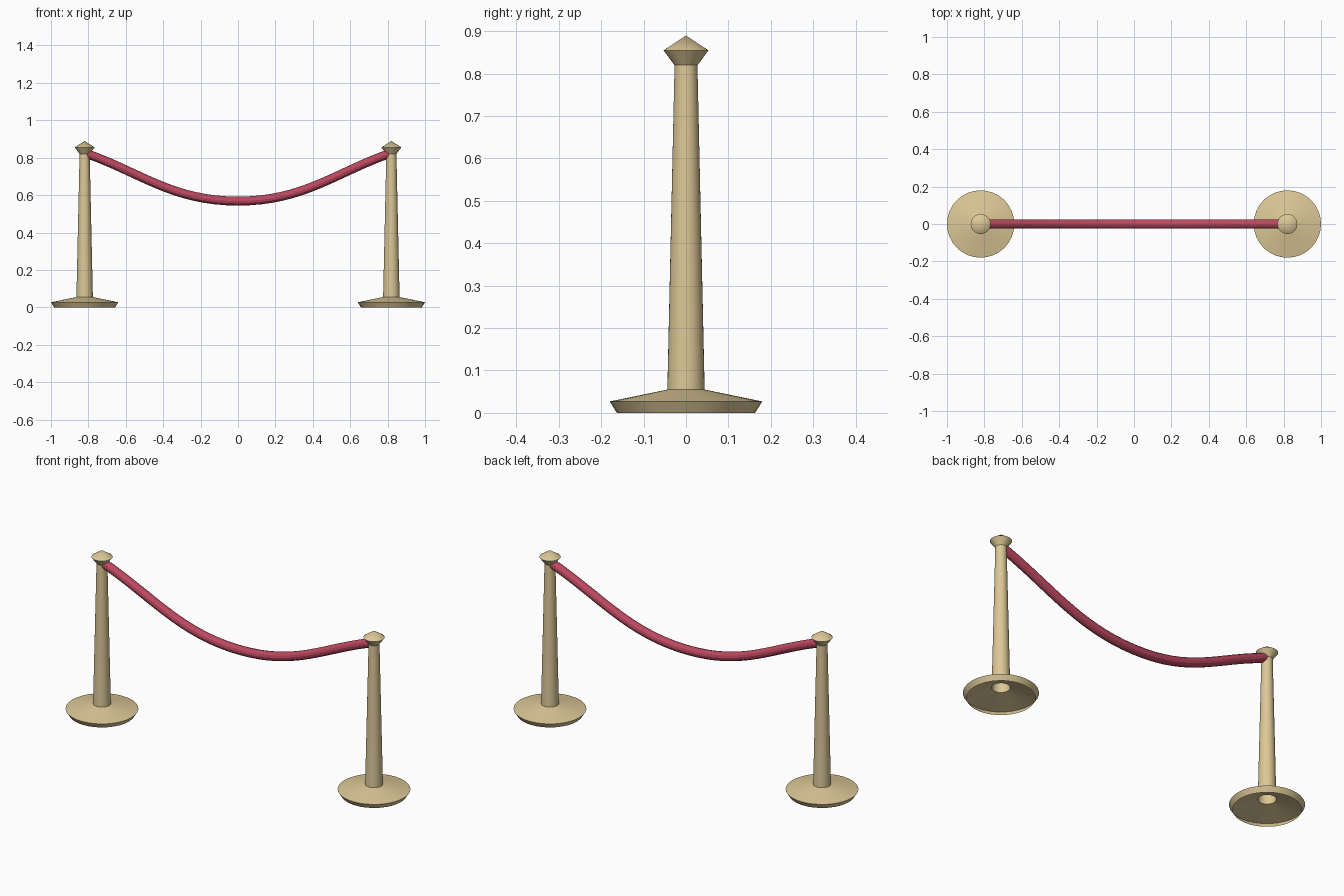
import bpy, math

cube = bpy.data.objects.get("Cube")
if cube:
    bpy.data.objects.remove(cube)

SIDES = 32
POST_X = 0.82


def material(name, color):
    m = bpy.data.materials.new(name)
    m.use_nodes = True
    m.diffuse_color = color
    m.node_tree.nodes["Principled BSDF"].inputs["Base Color"].default_value = color
    return m


def smooth(obj):
    bpy.ops.object.select_all(action="DESELECT")
    obj.select_set(True)
    bpy.context.view_layer.objects.active = obj
    bpy.ops.object.shade_smooth_by_angle(angle=math.radians(30))


def lathe(name, profile, x, mat):
    """Revolve a (radius, height) profile, open below, pointed on top."""
    verts, faces = [], []
    for r, z in profile[:-1]:
        for i in range(SIDES):
            a = math.tau * i / SIDES
            verts.append((r * math.cos(a), r * math.sin(a), z))
    tip = len(verts)
    verts.append((0, 0, profile[-1][1]))
    rings = len(profile) - 1
    for k in range(rings):
        for i in range(SIDES):
            a, b = k * SIDES + i, k * SIDES + (i + 1) % SIDES
            if k < rings - 1:
                faces.append((a, b, b + SIDES, a + SIDES))
            else:
                faces.append((a, b, tip))
    mesh = bpy.data.meshes.new(name)
    mesh.from_pydata(verts, [], faces)
    mesh.materials.append(mat)
    obj = bpy.data.objects.new(name, mesh)
    obj.location.x = x
    bpy.context.collection.objects.link(obj)
    smooth(obj)


brass = material("pale brass", (0.72, 0.58, 0.31, 1))
velvet = material("red velvet", (0.50, 0.065, 0.115, 1))

# Posts: flared hollow foot, tapered shaft and pointed knob
post_profile = [(0.163, 0), (0.18, 0.027), (0.044, 0.055),
                (0.027, 0.82), (0.053, 0.855), (0, 0.89)]
for side, sign in (("left", 1), ("right", -1)):
    lathe(side + "_post", post_profile, sign * POST_X, brass)

# Rope: sagging curve between the posts
curve = bpy.data.curves.new("rope", "CURVE")
curve.dimensions = "3D"
curve.bevel_depth = 0.024
curve.bevel_resolution = 4
curve.resolution_u = 16
curve.use_fill_caps = True
spline = curve.splines.new("BEZIER")
spline.bezier_points.add(2)
for p, sign in zip(spline.bezier_points, (-1, 0, 1)):
    p.handle_left_type = p.handle_right_type = "FREE"
    if sign:
        p.co = (sign * 0.81, 0, 0.822)
        inner, outer = (sign * 0.52, 0, 0.72), (sign * 0.9, 0, 0.85)
        p.handle_left = inner if sign > 0 else outer
        p.handle_right = outer if sign > 0 else inner
    else:
        p.co = (0, 0, 0.568)
        p.handle_left, p.handle_right = (-0.35, 0, 0.568), (0.35, 0, 0.568)
curve.materials.append(velvet)
rope = bpy.data.objects.new("rope", curve)
bpy.context.collection.objects.link(rope)
bpy.ops.object.select_all(action="DESELECT")
rope.select_set(True)
bpy.context.view_layer.objects.active = rope
bpy.ops.object.convert(target="MESH")
smooth(bpy.context.view_layer.objects.active)
